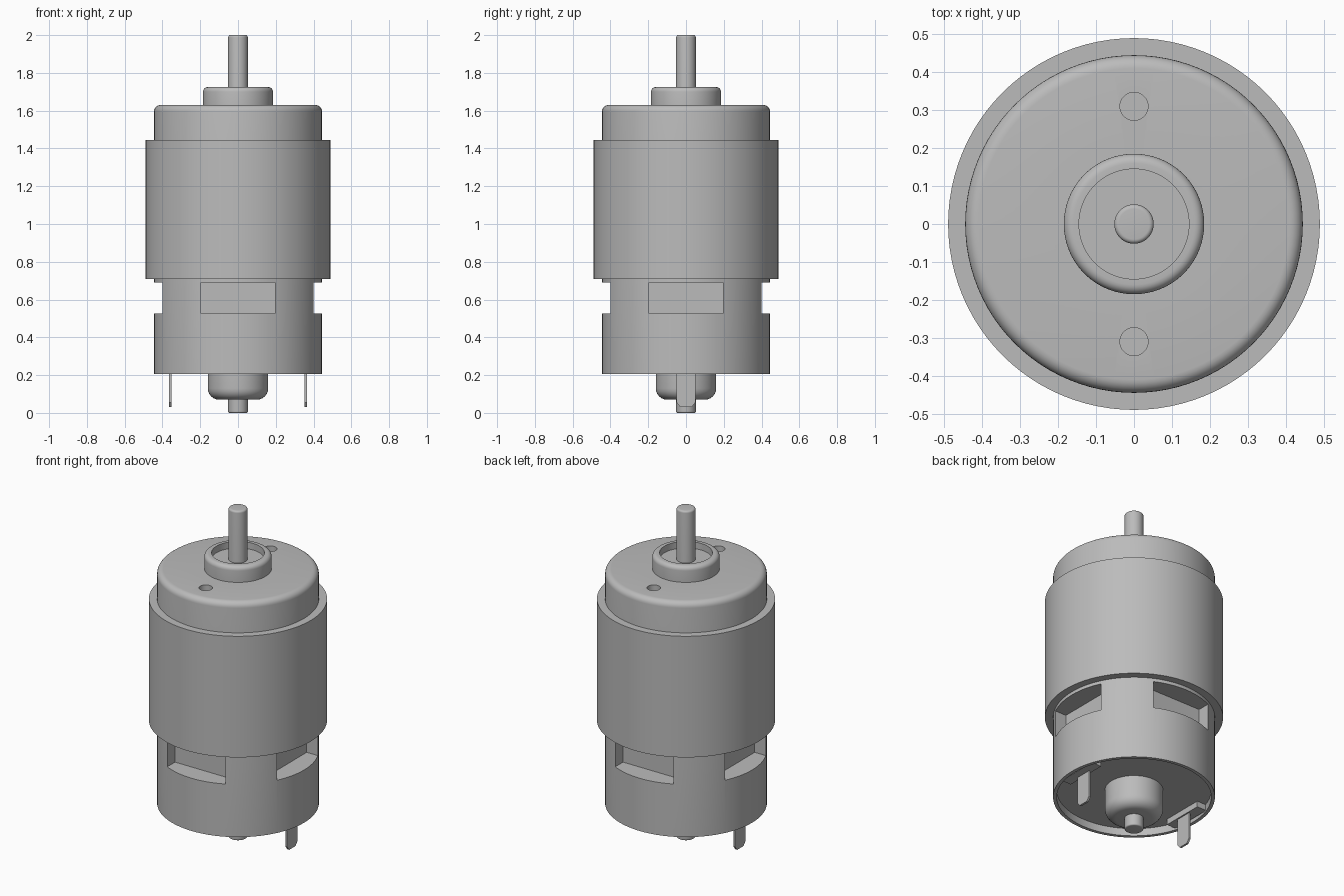
import bpy, bmesh, math
from mathutils import Matrix, Vector

cube = bpy.data.objects.get("Cube")
if cube:
    bpy.data.objects.remove(cube, do_unlink=True)

grey = bpy.data.materials.new("grey metal")
grey.use_nodes = True
COLOUR = (0.5, 0.5, 0.5, 1)
grey.diffuse_color = COLOUR
grey.node_tree.nodes["Principled BSDF"].inputs["Base Color"].default_value = COLOUR


def finish(name, bm):
    bmesh.ops.recalc_face_normals(bm, faces=bm.faces)
    mesh = bpy.data.meshes.new(name)
    bm.to_mesh(mesh)
    bm.free()
    mesh.materials.append(grey)
    obj = bpy.data.objects.new(name, mesh)
    bpy.context.collection.objects.link(obj)
    return obj


def activate(obj):
    bpy.ops.object.select_all(action="DESELECT")
    obj.select_set(True)
    bpy.context.view_layer.objects.active = obj


def smooth(obj):
    activate(obj)
    bpy.ops.object.shade_smooth_by_angle(angle=math.radians(30))


def fillet(r, z, radius, side):
    """Quarter round on an outer corner; side 1 is a top edge, -1 a bottom edge."""
    arc = [math.radians(90 * i / 6) for i in range(7)]
    pts = [(r - radius + radius * math.cos(a),
            z + side * radius * (math.sin(a) - 1)) for a in arc]
    return pts if side > 0 else pts[::-1]


def lathe(name, profile, steps=96):
    bm = bmesh.new()
    verts = [bm.verts.new((r, 0, z)) for r, z in profile]
    edges = [bm.edges.new(pair) for pair in zip(verts, verts[1:])]
    if profile[0][0] > 0:
        edges.append(bm.edges.new((verts[-1], verts[0])))
    bmesh.ops.spin(bm, geom=verts + edges, axis=(0, 0, 1), cent=(0, 0, 0),
                   angle=math.tau, steps=steps)
    bmesh.ops.remove_doubles(bm, verts=bm.verts, dist=0.0001)
    return finish(name, bm)


def box(name, low, high):
    low, high = Vector(low), Vector(high)
    bm = bmesh.new()
    bmesh.ops.create_cube(bm, size=1, matrix=Matrix.Translation((low + high) / 2)
                          @ Matrix.Diagonal((high - low).to_4d()))
    return finish(name, bm)


def cut(target, cutter):
    mod = target.modifiers.new("cut", "BOOLEAN")
    mod.operation, mod.solver, mod.object = "DIFFERENCE", "EXACT", cutter
    activate(target)
    bpy.ops.object.modifier_apply(modifier=mod.name)
    bpy.data.objects.remove(cutter, do_unlink=True)


# Motor can with a recessed underside and a raised bearing collar
can = lathe("motor_can",
            [(0, 0.25), (0.425, 0.25), (0.425, 0.205), (0.445, 0.205)]
            + fillet(0.445, 1.63, 0.035, 1) + [(0.185, 1.63)]
            + fillet(0.185, 1.725, 0.025, 1)
            + [(0.145, 1.725), (0.145, 1.685), (0, 1.685)])

# Four flat-backed vent windows
for i in range(4):
    cutter = box("window_cutter", (-0.195, -0.6, 0.525), (0.195, -0.325, 0.69))
    cutter.data.transform(Matrix.Rotation(i * math.pi / 2, 4, "Z"))
    cut(can, cutter)

# Two mounting holes in the top
for side in (-1, 1):
    cutter = lathe("hole_cutter", [(0, 1.57), (0.037, 1.57), (0.037, 1.7), (0, 1.7)], 32)
    cutter.data.transform(Matrix.Translation((0, side * 0.31, 0)))
    cut(can, cutter)
smooth(can)

# Outer sleeve
smooth(lathe("outer_sleeve", [(0.44, 0.71), (0.49, 0.71), (0.49, 1.445), (0.44, 1.445)]))

# Rear bearing housing and shaft
smooth(lathe("rear_bearing", [(0, 0.07)] + fillet(0.16, 0.07, 0.06, -1)
             + [(0.16, 0.26), (0, 0.26)], 64))
smooth(lathe("shaft", [(0, 0)] + fillet(0.052, 0, 0.008, -1)
             + fillet(0.052, 2, 0.012, 1) + [(0, 2)], 48))

# Terminals with chamfered tips, each on a small insulating block
for side, label in ((1, "left"), (-1, "right")):
    bm = bmesh.new()
    outline = [(-0.05, 0.26), (-0.05, 0.055), (-0.03, 0.03),
               (0.03, 0.03), (0.05, 0.055), (0.05, 0.26)]
    face = bm.faces.new([bm.verts.new((side * 0.353, y, z)) for y, z in outline])
    solid = bmesh.ops.extrude_face_region(bm, geom=[face])
    bmesh.ops.translate(bm, vec=(side * 0.012, 0, 0),
                        verts=[v for v in solid["geom"] if isinstance(v, bmesh.types.BMVert)])
    finish(label + "_terminal", bm)
    inner, outer = sorted((side * 0.345, side * 0.41))
    box(label + "_terminal_block", (inner, -0.13, 0.215), (outer, 0.13, 0.26))
